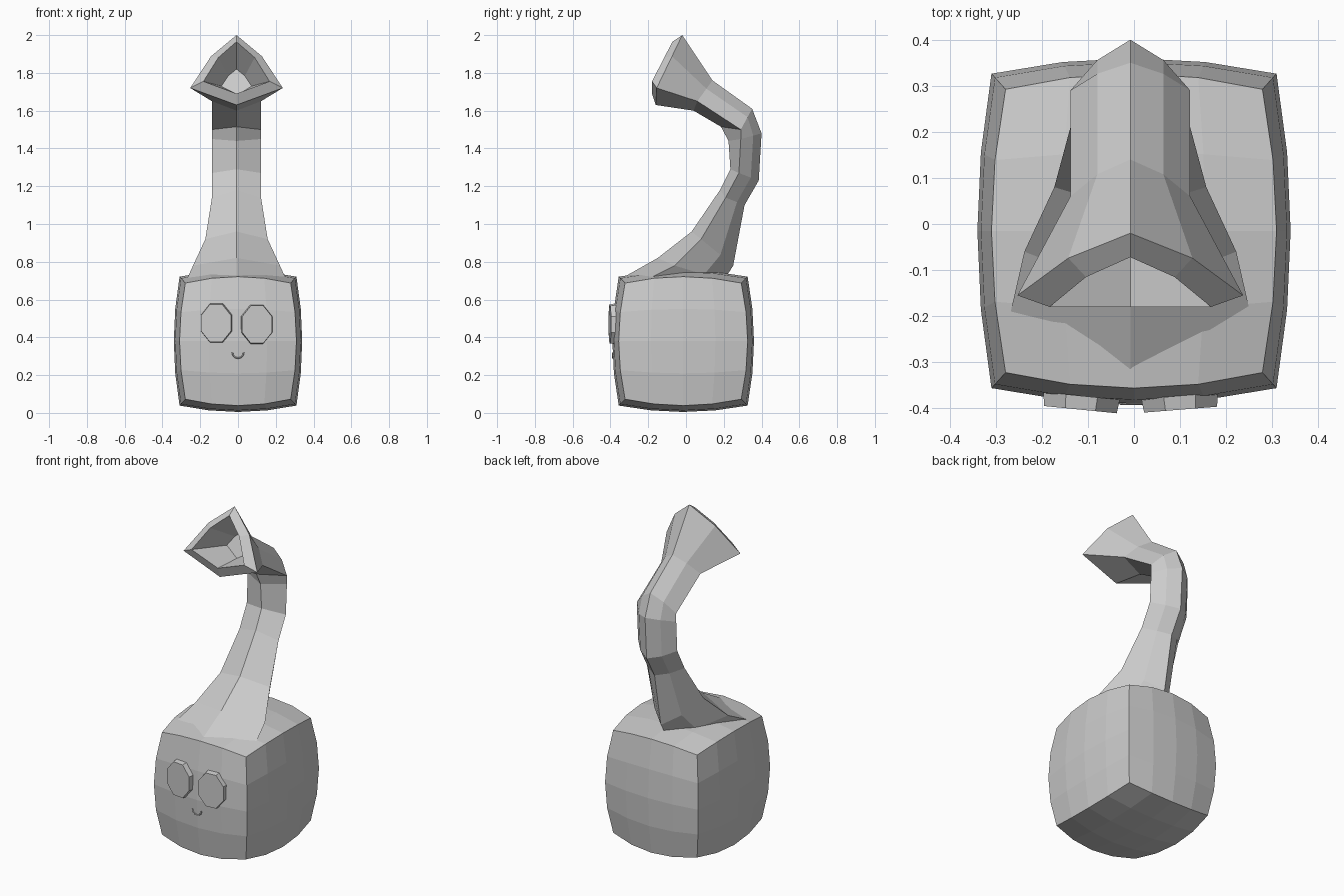
import bpy, bmesh, math
from mathutils import Vector, Matrix

cube = bpy.data.objects.get("Cube")
if cube:
    bpy.data.objects.remove(cube)

grey = bpy.data.materials.new("plain grey")
grey.use_nodes = True
GREY = (0.6, 0.6, 0.6, 1)
grey.diffuse_color = GREY
grey.node_tree.nodes["Principled BSDF"].inputs["Base Color"].default_value = GREY


def finish(bm, name):
    bmesh.ops.recalc_face_normals(bm, faces=bm.faces)
    mesh = bpy.data.meshes.new(name)
    bm.to_mesh(mesh)
    bm.free()
    mesh.materials.append(grey)
    obj = bpy.data.objects.new(name, mesh)
    bpy.context.collection.objects.link(obj)
    return obj


# Body: a gridded cube bulged on every side
bm = bmesh.new()
bmesh.ops.create_cube(bm, size=2)
bmesh.ops.subdivide_edges(bm, edges=bm.edges[:], cuts=3, use_grid_fill=True)
for v in bm.verts:
    a, b, c = v.co
    bulge = lambda p, q, r: p * (1 - 0.09 * (q * q + r * r))
    v.co = (0.34 * bulge(a, b, c), -0.015 + 0.375 * bulge(b, a, c),
            0.38 + 0.375 * bulge(c, a, b))
finish(bm, "body")


# Neck: six-sided rings given by back (y, z), side (x, y, z) and front (y, z)
def ring(back, side, front, lift=0.4):
    b, f = Vector((0, *back)), Vector((0, *front))
    s = Vector(side)
    shoulder = b.lerp(s, lift)
    shoulder.x = s.x * 0.55
    flip = lambda p: Vector((-p.x, p.y, p.z))
    return [p + Vector((-0.008, 0, 0)) for p in
            (b, shoulder, s, f, flip(s), flip(shoulder))]


rings = [
    # skirt over the body
    ring((0.15, 0.66), (0.28, -0.28, 0.67), (-0.345, 0.71)),
    ring((0.2, 0.7), (0.23, -0.06, 0.78), (-0.15, 0.82)),
    # stem
    ring((0.25, 0.78), (0.165, 0.08, 0.92), (0.03, 0.96)),
    ring((0.31, 1.1), (0.13, 0.21, 1.14), (0.18, 1.18)),
    ring((0.385, 1.23), (0.13, 0.28, 1.27), (0.235, 1.29)),
    ring((0.40, 1.48), (0.13, 0.29, 1.45), (0.225, 1.44)),
    ring((0.35, 1.61), (0.13, 0.29, 1.5), (0.185, 1.515)),
    # flared mouth, its rim and the hollow inside
    ring((0.14, 1.76), (0.13, 0.06, 1.65), (0.04, 1.6)),
    ring((-0.02, 2.0), (0.245, -0.155, 1.72), (-0.16, 1.63)),
    ring((-0.072, 1.965), (0.175, -0.18, 1.755), (-0.18, 1.69)),
    ring((0.06, 1.82), (0.08, 0.02, 1.73), (0.0, 1.68)),
]
bm = bmesh.new()
loops = [[bm.verts.new(p) for p in r] for r in rings]
for lo, hi in zip(loops, loops[1:]):
    for i in range(len(lo)):
        j = (i + 1) % len(lo)
        bm.faces.new((lo[i], lo[j], hi[j], hi[i]))
bm.faces.new(loops[0])
bm.faces.new(loops[-1])
finish(bm, "neck_and_mouth")


# Eyes: thin eight-sided discs
def eye(name, x, z, turn):
    bm = bmesh.new()
    bmesh.ops.create_cone(bm, cap_ends=True, segments=8, radius1=0.09,
                          radius2=0.086, depth=0.03)
    bm.transform(Matrix.Translation((x, -0.388, z))
                 @ Matrix.Rotation(turn, 4, "Z")
                 @ Matrix.Diagonal((1, 1, 1.25, 1))
                 @ Matrix.Rotation(math.pi / 2, 4, "X")
                 @ Matrix.Rotation(math.pi / 8, 4, "Z"))
    finish(bm, name)


eye("right_eye", -0.115, 0.475, -0.1)
eye("left_eye", 0.1, 0.468, 0.08)

# Smile: a short thin arc
curve = bpy.data.curves.new("smile", "CURVE")
curve.dimensions = "3D"
curve.bevel_depth = 0.004
curve.bevel_resolution = 0
arc = curve.splines.new("POLY")
arc.points.add(6)
for i, p in enumerate(arc.points):
    t = math.pi * (1 + i / 6)
    p.co = (0.03 * math.cos(t), -0.389, 0.32 + 0.03 * math.sin(t), 1)
curve.materials.append(grey)
smile = bpy.data.objects.new("smile", curve)
bpy.context.collection.objects.link(smile)
